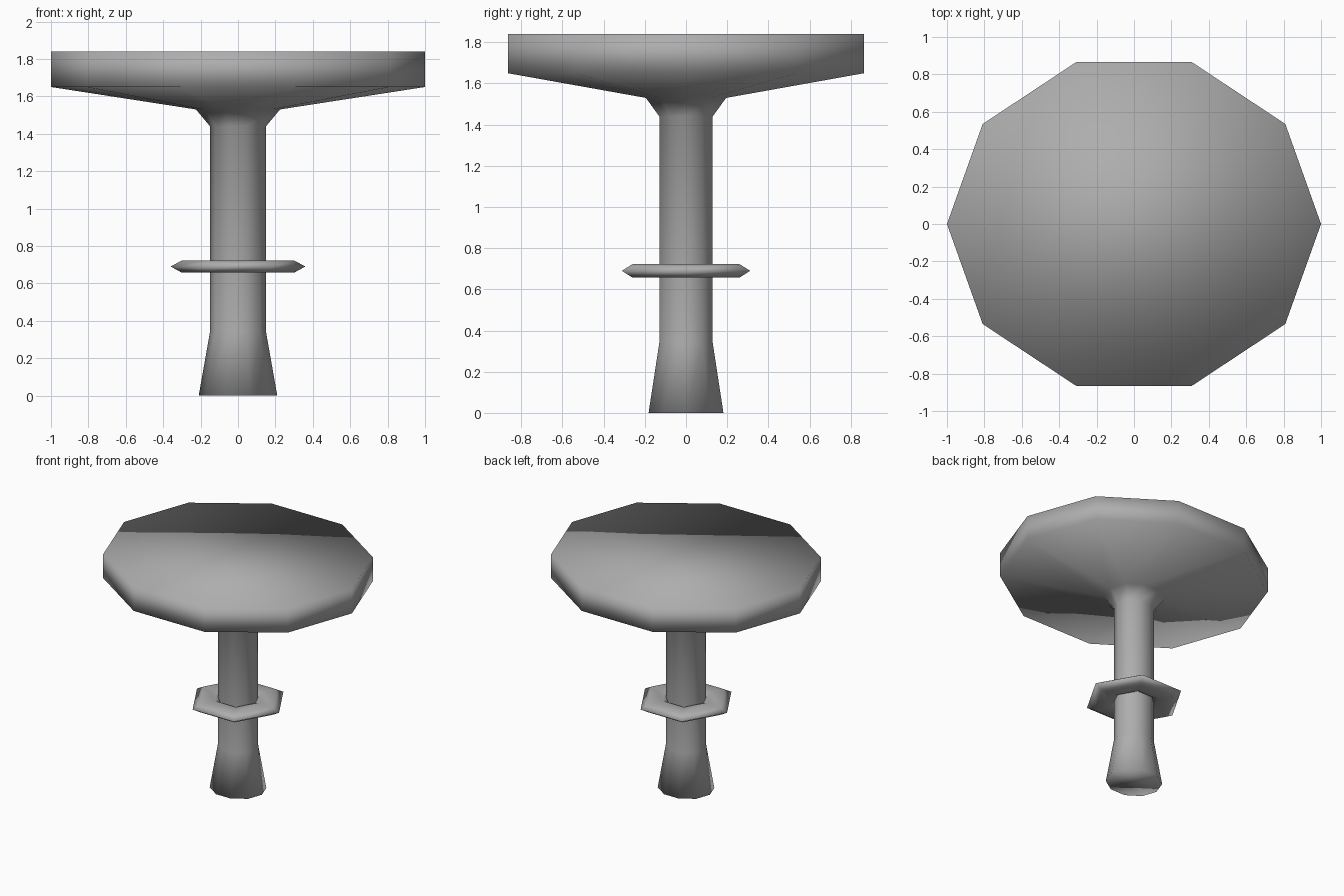
import bpy
import bmesh
from math import cos, sin, tau

cube = bpy.data.objects.get("Cube")
if cube:
    bpy.data.objects.remove(cube, do_unlink=True)

grey = bpy.data.materials.new("stone grey")
grey.use_nodes = True
colour = (0.42, 0.42, 0.42, 1)
grey.diffuse_color = colour
grey.node_tree.nodes["Principled BSDF"].inputs["Base Color"].default_value = colour


def finish(obj):
    obj.data.materials.append(grey)
    for face in obj.data.polygons:
        face.use_smooth = True


def lathe(name, profile, sides, depth):
    """Capped turned solid, squashed along y by depth."""
    bm = bmesh.new()
    rings = []
    for r, z in profile:
        rings.append([bm.verts.new((r * cos(tau * i / sides), depth * r * sin(tau * i / sides), z))
                      for i in range(sides)])
    for low, high in zip(rings, rings[1:]):
        for i in range(sides):
            j = (i + 1) % sides
            bm.faces.new((low[i], low[j], high[j], high[i]))
    bm.faces.new(rings[0][::-1])
    bm.faces.new(rings[-1])
    mesh = bpy.data.meshes.new(name)
    bm.to_mesh(mesh)
    bm.free()
    obj = bpy.data.objects.new(name, mesh)
    bpy.context.collection.objects.link(obj)
    finish(obj)


# Flared foot, straight pole, collar and broad flat top in one turned piece
lathe("pedestal_and_top",
      [(0.21, 0), (0.15, 0.34), (0.15, 1.44), (0.225, 1.53), (1, 1.65), (1, 1.84)],
      10, 0.91)

# Flattened six-sided ring around the pole
bpy.ops.mesh.primitive_torus_add(major_segments=6, minor_segments=6,
                                 major_radius=0.24, minor_radius=0.12,
                                 location=(0, 0, 0.69))
ring = bpy.context.object
ring.name = "pole_ring"
ring.scale.z = 0.315
bpy.ops.object.transform_apply(location=False, rotation=False, scale=True)
finish(ring)
